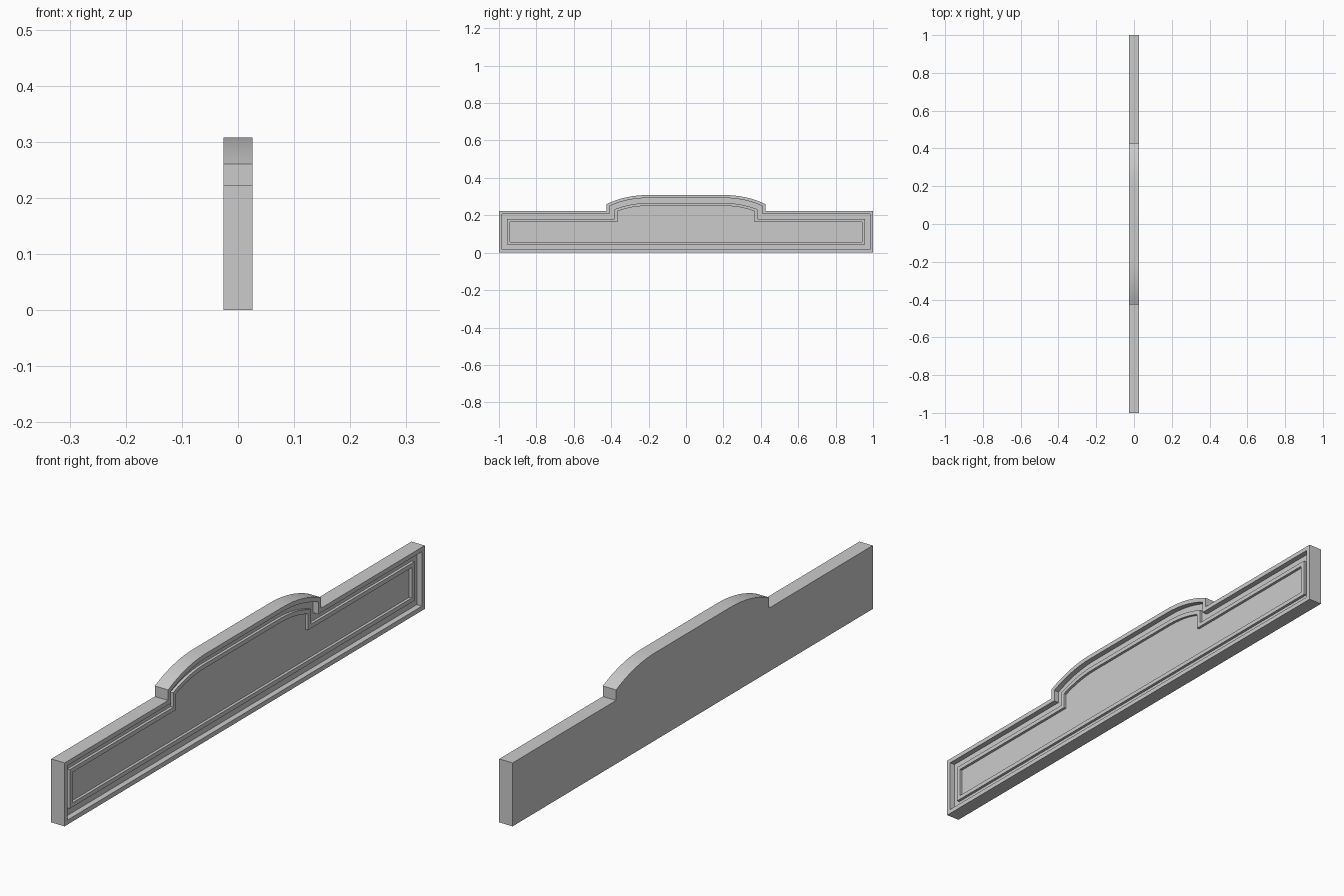
import bpy, bmesh, math
from mathutils import Vector

if "Cube" in bpy.data.objects:
    bpy.data.objects.remove(bpy.data.objects["Cube"], do_unlink=True)

HALF = 0.026          # half thickness
ARC_STEPS = 8


def make_material(name, value):
    mat = bpy.data.materials.new(name)
    mat.use_nodes = True
    color = (value, value, value, 1)
    mat.diffuse_color = color
    mat.node_tree.nodes["Principled BSDF"].inputs["Base Color"].default_value = color
    return mat


def board_outline():
    """Counter-clockwise (y, z) outline: long board with a raised, arched middle."""
    side_top, shoulder, crown = 0.223, 0.26, 0.308
    step_y, flat_y = 0.425, 0.21
    right = [(1, 0), (1, side_top), (step_y, side_top)]
    run, rise = step_y - flat_y, crown - shoulder
    radius = (run ** 2 + rise ** 2) / (2 * rise)
    sweep = math.asin(run / radius)
    for i in range(ARC_STEPS + 1):
        a = sweep * (1 - i / ARC_STEPS)
        right.append((flat_y + radius * math.sin(a),
                      crown - radius + radius * math.cos(a)))
    left = [(-y, z) for y, z in reversed(right)]
    return [Vector(p) for p in right + left]


def inset(points, dist):
    """Mitred inward offset of a counter-clockwise outline."""
    result = []
    for i, p in enumerate(points):
        before = (p - points[i - 1]).normalized()
        after = (points[(i + 1) % len(points)] - p).normalized()
        n1 = Vector((-before.y, before.x))
        n2 = Vector((-after.y, after.x))
        result.append(p + (n1 + n2) * dist / (1 + n1.dot(n2)))
    return result


# Moulding section from the back, over the rim, groove and bead to the panel
section = [(0, -HALF), (0, HALF), (0.016, HALF), (0.016, HALF - 0.02),
           (0.043, HALF - 0.02), (0.043, HALF - 0.01),
           (0.058, HALF - 0.01), (0.058, HALF - 0.02)]

outline = board_outline()
bm = bmesh.new()
rings = [[bm.verts.new((x, p.x, p.y)) for p in inset(outline, d)] for d, x in section]
for low, high in zip(rings, rings[1:]):
    for i in range(len(low)):
        j = (i + 1) % len(low)
        bm.faces.new((low[i], low[j], high[j], high[i]))
bm.faces.new(list(reversed(rings[0])))   # plain back
bm.faces.new(rings[-1])                  # recessed panel
bmesh.ops.recalc_face_normals(bm, faces=bm.faces)

mesh = bpy.data.meshes.new("arched_panel_board")
bm.to_mesh(mesh)
bm.free()
board = bpy.data.objects.new("arched_panel_board", mesh)
bpy.context.collection.objects.link(board)
mesh.materials.append(make_material("light_grey", 0.6))

# Smooth only along the arch
bpy.ops.object.select_all(action="DESELECT")
board.select_set(True)
bpy.context.view_layer.objects.active = board
bpy.ops.object.shade_smooth_by_angle(angle=math.radians(20))
